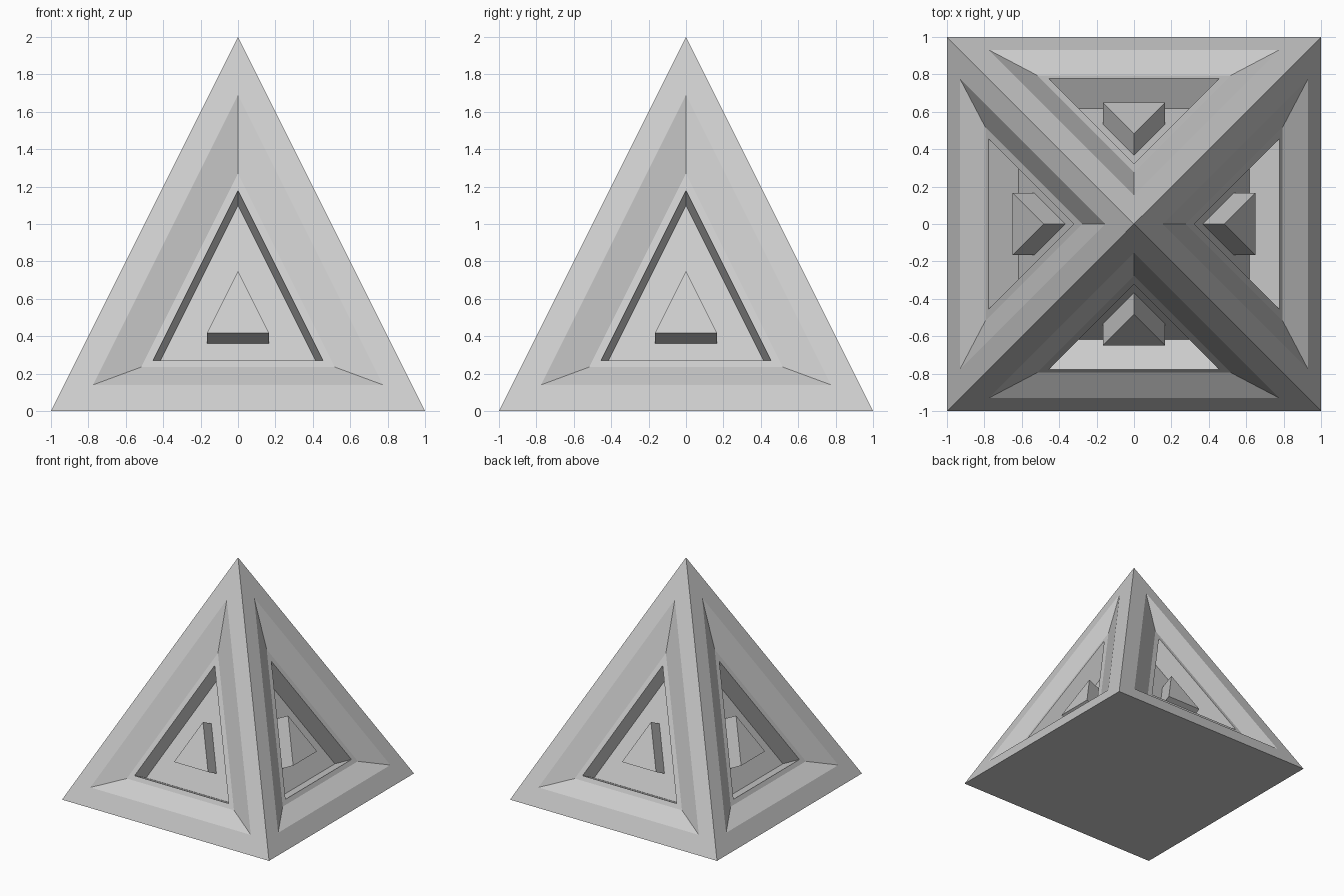
import bpy, bmesh
from math import pi
from mathutils import Matrix

if "Cube" in bpy.data.objects:
    bpy.data.objects.remove(bpy.data.objects["Cube"])

# Nested triangles on one side: (half width, bottom z, offset from sloped face)
RINGS = [
    (1.0, 0.0, 0.0),         # outer edge of the pyramid
    (0.775, 0.14, 0.0),      # flat border
    (0.518, 0.235, -0.175),  # sloped bevel inward
    (0.455, 0.27, -0.175),   # narrow ledge
    (0.455, 0.19, -0.575),   # straight walls of the recess
    (0.165, 0.36, -0.575),   # recess floor
    (0.165, 0.418, -0.285),  # raised triangular block
]


def triangle(bm, w, z, k, rot):
    def y(h):
        return (h - 2 - k) / 2
    pts = [(-w, y(z), z), (w, y(z), z), (0, y(z + 2 * w), z + 2 * w)]
    return [bm.verts.new(rot @ Matrix.Translation(p).translation) for p in pts]


bm = bmesh.new()

# Four identical recessed sides
for i in range(4):
    rot = Matrix.Rotation(i * pi / 2, 3, 'Z')
    loops = [triangle(bm, *r, rot) for r in RINGS]
    for a, b in zip(loops, loops[1:]):
        for j in range(3):
            n = (j + 1) % 3
            bm.faces.new((a[j], a[n], b[n], b[j]))
    bm.faces.new(loops[-1])

# Base
bm.faces.new([bm.verts.new(p) for p in
              ((-1, -1, 0), (-1, 1, 0), (1, 1, 0), (1, -1, 0))])

bmesh.ops.remove_doubles(bm, verts=bm.verts, dist=0.0005)
bmesh.ops.recalc_face_normals(bm, faces=bm.faces)
mesh = bpy.data.meshes.new("recessed_pyramid")
bm.to_mesh(mesh)
bm.free()
obj = bpy.data.objects.new("recessed_pyramid", mesh)
bpy.context.collection.objects.link(obj)
